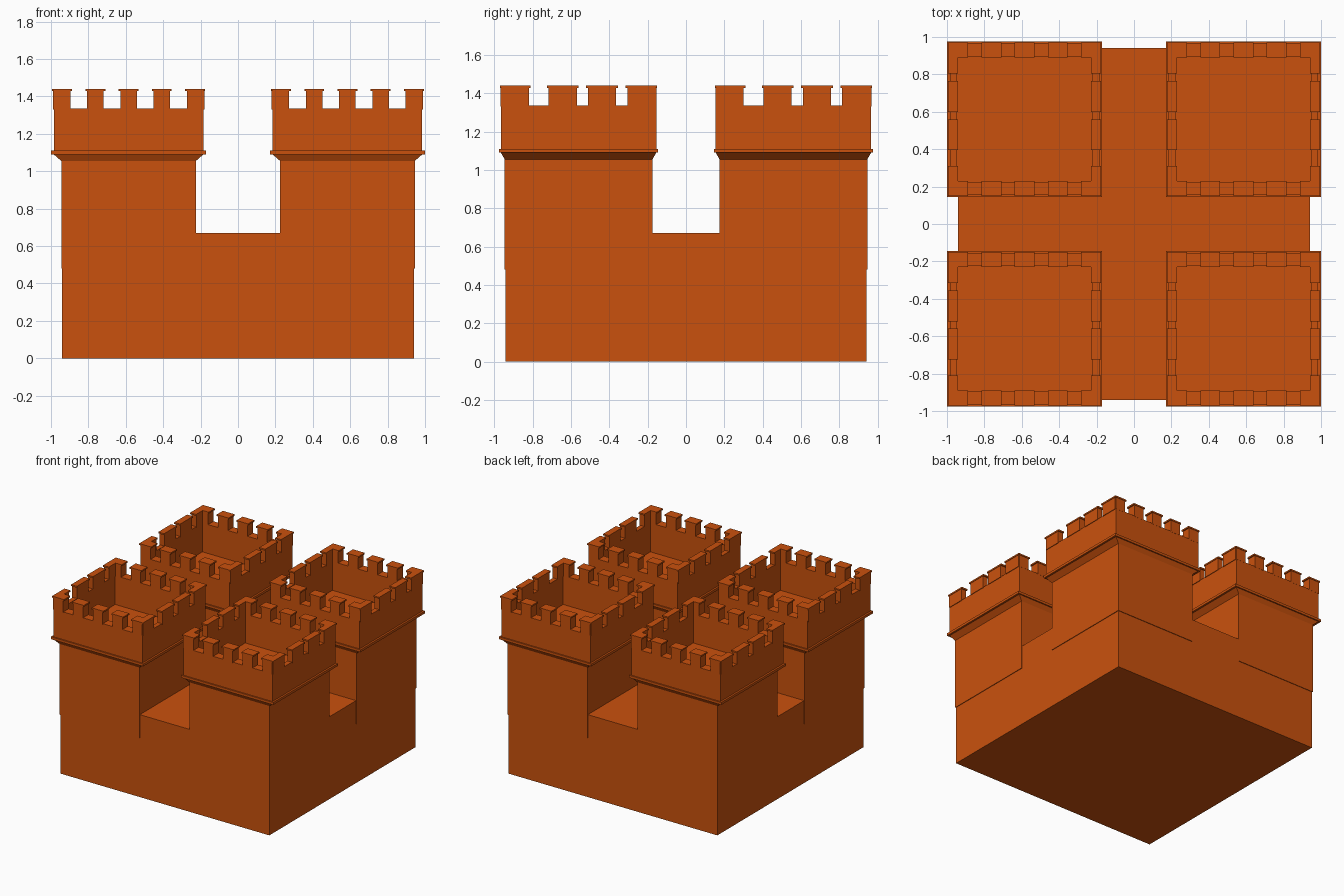
import bpy, bmesh

if "Cube" in bpy.data.objects:
    bpy.data.objects.remove(bpy.data.objects["Cube"])

# single terracotta colour
mat = bpy.data.materials.new("terracotta_orange")
mat.diffuse_color = (0.59, 0.083, 0.004, 1)
mat.use_nodes = True
mat.node_tree.nodes["Principled BSDF"].inputs["Base Color"].default_value = mat.diffuse_color


def finish(bm, name):
    bmesh.ops.recalc_face_normals(bm, faces=bm.faces)
    me = bpy.data.meshes.new(name)
    bm.to_mesh(me)
    bm.free()
    me.materials.append(mat)
    ob = bpy.data.objects.new(name, me)
    bpy.context.collection.objects.link(ob)
    return ob


def stack(bm, rings, cx=0, cy=0):
    """Loft rectangles given as (half_x, half_y, z), capping both ends."""
    loops = [[bm.verts.new((cx + sx * hx, cy + sy * hy, z))
              for sx, sy in ((-1, -1), (1, -1), (1, 1), (-1, 1))]
             for hx, hy, z in rings]
    for a, b in zip(loops, loops[1:]):
        for i in range(4):
            j = (i + 1) % 4
            bm.faces.new((a[i], a[j], b[j], b[i]))
    bm.faces.new(loops[0][::-1])
    bm.faces.new(loops[-1])


def box(bm, x0, x1, y0, y1, z0, z1):
    hx, hy = (x1 - x0) / 2, (y1 - y0) / 2
    stack(bm, [(hx, hy, z0), (hx, hy, z1)], (x0 + x1) / 2, (y0 + y1) / 2)


# main block below the crossing passages
bm = bmesh.new()
stack(bm, [(0.94, 0.94, 0), (0.94, 0.94, 0.67)])
finish(bm, "main_block")

# tower outline: shaft, flare, ledge, parapet, then down to the sunken floor
TOWER = [(0.36, 0.385, 0.48), (0.36, 0.385, 1.055), (0.40, 0.405, 1.09),
         (0.415, 0.415, 1.09), (0.415, 0.415, 1.11), (0.40, 0.405, 1.11),
         (0.40, 0.405, 1.335), (0.362, 0.335, 1.335), (0.362, 0.335, 1.10)]

# merlon spans (cap sizes) along front/back and side walls
X_SPANS = [(c - 0.053, c + 0.053) for c in (-0.355, -0.177, 0, 0.177, 0.355)]
Y_SPANS = [(-0.41, -0.25), (-0.165, 0.0), (0.04, 0.205), (0.245, 0.41)]
G = 0.009    # cap overhang


def merlon(bm, x0, x1, y0, y1):
    """Upright block with a thin overhanging cap."""
    e = 0.004
    ox = G if x1 - x0 > 0.09 else e
    oy = G if y1 - y0 > 0.09 else e
    box(bm, x0 + ox, x1 - ox, y0 + oy, y1 - oy, 1.33, 1.43)
    box(bm, x0, x1, y0, y1, 1.428, 1.44)


for sx in (-1, 1):
    for sy in (-1, 1):
        tag = ("left" if sx < 0 else "right") + ("_front" if sy < 0 else "_back")
        loc = (sx * 0.585, sy * 0.56, 0)
        bm = bmesh.new()
        stack(bm, TOWER)
        finish(bm, "tower_" + tag).location = loc

        bm = bmesh.new()
        for s in (-1, 1):
            for a, b in X_SPANS:      # front and back walls
                y0, y1 = sorted((s * 0.33, s * 0.41))
                merlon(bm, a, b, y0, y1)
            for a, b in Y_SPANS:      # side walls
                x0, x1 = sorted((s * 0.356, s * 0.409))
                merlon(bm, x0, x1, a, b)
        finish(bm, "battlements_" + tag).location = loc
